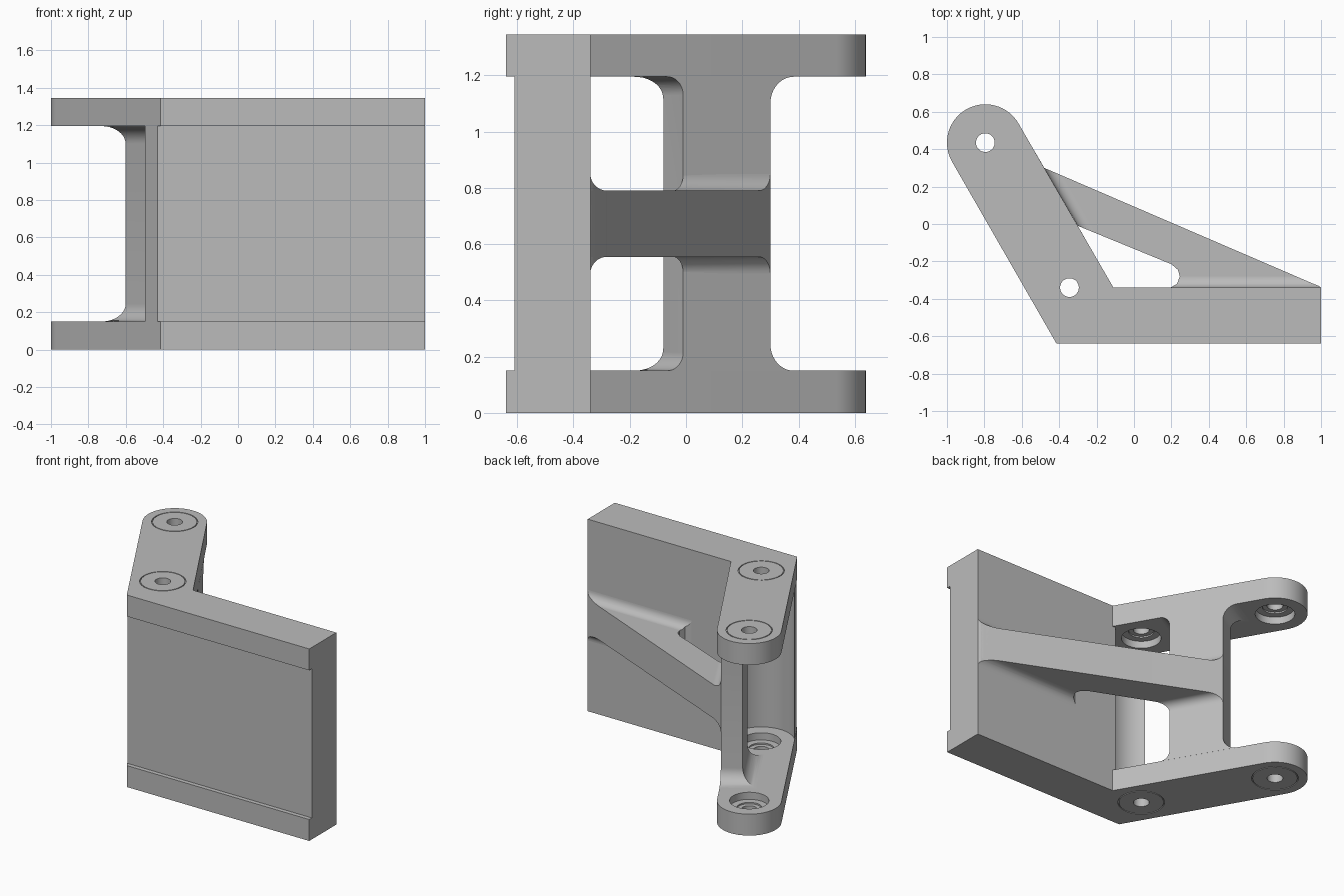
import bpy, bmesh, math
from mathutils import Vector

cube = bpy.data.objects.get("Cube")
if cube:
    bpy.data.objects.remove(cube, do_unlink=True)

grey = bpy.data.materials.new("machined grey")
grey.use_nodes = True
GREY = (0.5, 0.5, 0.5, 1)
grey.diffuse_color = GREY
grey.node_tree.nodes["Principled BSDF"].inputs["Base Color"].default_value = GREY

X, Y, Z = Vector((1, 0, 0)), Vector((0, 1, 0)), Vector((0, 0, 1))
ZERO = Vector((0, 0, 0))
HEIGHT, PLATE = 1.345, 0.15
TOP = HEIGHT - PLATE
BACK = -0.34                            # rear face of the wall
ROOT = Vector((-0.11, BACK, 0))         # inner corner of arm and wall
U = Vector((-0.5, 0.866, 0))            # along the arm
N = Vector((-0.866, -0.5, 0))           # through the arm
PIVOTS = [(-0.795, 0.435), (-0.345, BACK)]


def arc(cx, cy, r, start, end, n=10):
    angles = [math.radians(start + (end - start) * i / n) for i in range(n + 1)]
    return [(cx + r * math.cos(a), cy + r * math.sin(a)) for a in angles]


def finish(name, bm):
    bmesh.ops.remove_doubles(bm, verts=bm.verts, dist=1e-5)
    bmesh.ops.recalc_face_normals(bm, faces=bm.faces)
    mesh = bpy.data.meshes.new(name)
    bm.to_mesh(mesh)
    bm.free()
    mesh.materials.append(grey)
    obj = bpy.data.objects.new(name, mesh)
    bpy.context.collection.objects.link(obj)
    return obj


def prism(name, pts, depth, origin=ZERO, a=X, b=Y, along=Z):
    """Extrude a flat outline in the a-b plane."""
    bm = bmesh.new()
    face = bm.faces.new([bm.verts.new(origin + a * p + b * q) for p, q in pts])
    ext = bmesh.ops.extrude_face_region(bm, geom=[face])
    verts = [v for v in ext["geom"] if isinstance(v, bmesh.types.BMVert)]
    bmesh.ops.translate(bm, verts=verts, vec=along * depth)
    if not any(len(f.verts) == len(pts) and f is face for f in bm.faces):
        bm.faces.new(face.verts)
    return finish(name, bm)


def combine(obj, cutter, operation):
    """Apply a boolean and drop the cutter."""
    cutter.hide_render = True
    mod = obj.modifiers.new("cut", "BOOLEAN")
    mod.operation, mod.solver, mod.object = operation, "EXACT", cutter
    bpy.context.view_layer.update()
    result = obj.evaluated_get(bpy.context.evaluated_depsgraph_get())
    mesh = bpy.data.meshes.new_from_object(result)
    obj.modifiers.clear()
    obj.data = mesh
    bpy.data.objects.remove(cutter, do_unlink=True)
    return obj


def lathe(name, profile, centre, base, flip):
    """Spin a closed radius-height profile round a vertical axis."""
    bm = bmesh.new()
    verts = [bm.verts.new((r, 0, base + flip * z)) for r, z in profile]
    edges = [bm.edges.new((verts[i - 1], verts[i])) for i in range(len(verts))]
    bmesh.ops.spin(bm, geom=verts + edges, cent=ZERO, axis=Z,
                   angle=math.tau, steps=48, use_merge=True)
    bmesh.ops.translate(bm, verts=bm.verts, vec=(centre[0], centre[1], 0))
    return finish(name, bm)


# Upper and lower bent plates with bearing rings
outline = [(-0.414, -0.64), (1, -0.64), (1, BACK), (-0.11, BACK)]
outline += arc(*PIVOTS[0], 0.205, 30, 210, 32)
ring = [(0.05, 0), (0.141, 0), (0.141, 0.008), (0.147, 0.008), (0.147, PLATE),
        (0.125, PLATE), (0.125, 0.1), (0.08, 0.1), (0.08, 0.09), (0.05, 0.09)]
for label, z, base, flip in [("lower", 0, 0, 1), ("upper", TOP, HEIGHT, -1)]:
    plate = prism(label + "_plate", outline, PLATE, Z * z)
    for end, (px, py) in zip(("outer", "inner"), PIVOTS):
        hole = prism("hole", arc(px, py, 0.147, 0, 352.5, 47), 0.4, Z * (z - 0.1))
        combine(plate, hole, "DIFFERENCE")
        lathe(f"{label}_{end}_bearing", ring, (px, py), base, flip)

# Wall with a rounded pocket round the inner pivot
wall = [(-0.431, -0.61), (1, -0.61), (1, BACK)]
wall += arc(*PIVOTS[1], 0.213, 0, -136, 24)
prism("wall", wall, TOP - PLATE, Z * PLATE)

# Web joining the arms, flared into both plates
R, S = 0.095, 0.065
web_side = arc(0.739 + R, PLATE + R, R, 270, 180) + arc(0.739 + R, TOP - R, R, 180, 90)
web_side += arc(0.381 - S, TOP - S, S, 90, 0) + arc(0.381 - S, PLATE + S, S, 0, -90)
web = prism("web", web_side, 0.3, ROOT, U, Z, N)
web_depth = [(-0.1, 0.1), (0.14 + R, 0.1)] + arc(0.14 + R, PLATE + R, R, 270, 180)
web_depth += arc(0.14 + R, TOP - R, R, 180, 90) + [(0.14 + R, 1.25), (-0.1, 1.25)]
combine(web, prism("web_limit", web_depth, 1.5, ROOT, N, Z, U), "INTERSECT")

# Diagonal rib from the web to the far end of the wall
LOW, HIGH, F = 0.555, 0.79, 0.06
rib = [(-0.48, 0.3), (-0.3, -0.01), (0.2, -0.215), (0.235, -0.245), (0.245, -0.28),
       (0.23, -0.32), (0.195, BACK), (1, BACK), (0.985, -0.33), (0.96, -0.32)]
prism("rib", rib, HIGH - LOW, Z * LOW)

# Fillets at both roots of the rib, trimmed to its plan
flare = [(0, LOW - F)] + arc(F, LOW - F, F, 180, 90) + arc(F, HIGH + F, F, 270, 180)
for name, origin, away, along in [("rib_wall_fillet", Vector((-0.2, BACK, 0)), Y, X),
                                  ("rib_web_fillet", ROOT, -N, U)]:
    fillet = prism(name, flare, 1.4, origin, away, Z, along)
    combine(fillet, prism("rib_limit", rib, 0.6, Z * 0.4), "INTERSECT")

# Smooth the round surfaces and keep the corners crisp
bpy.ops.object.select_all(action="DESELECT")
for obj in bpy.context.collection.objects:
    if obj.type == "MESH" and obj.data.materials and obj.data.materials[0] == grey:
        obj.select_set(True)
        bpy.context.view_layer.objects.active = obj
bpy.ops.object.shade_smooth_by_angle(angle=math.radians(30))
